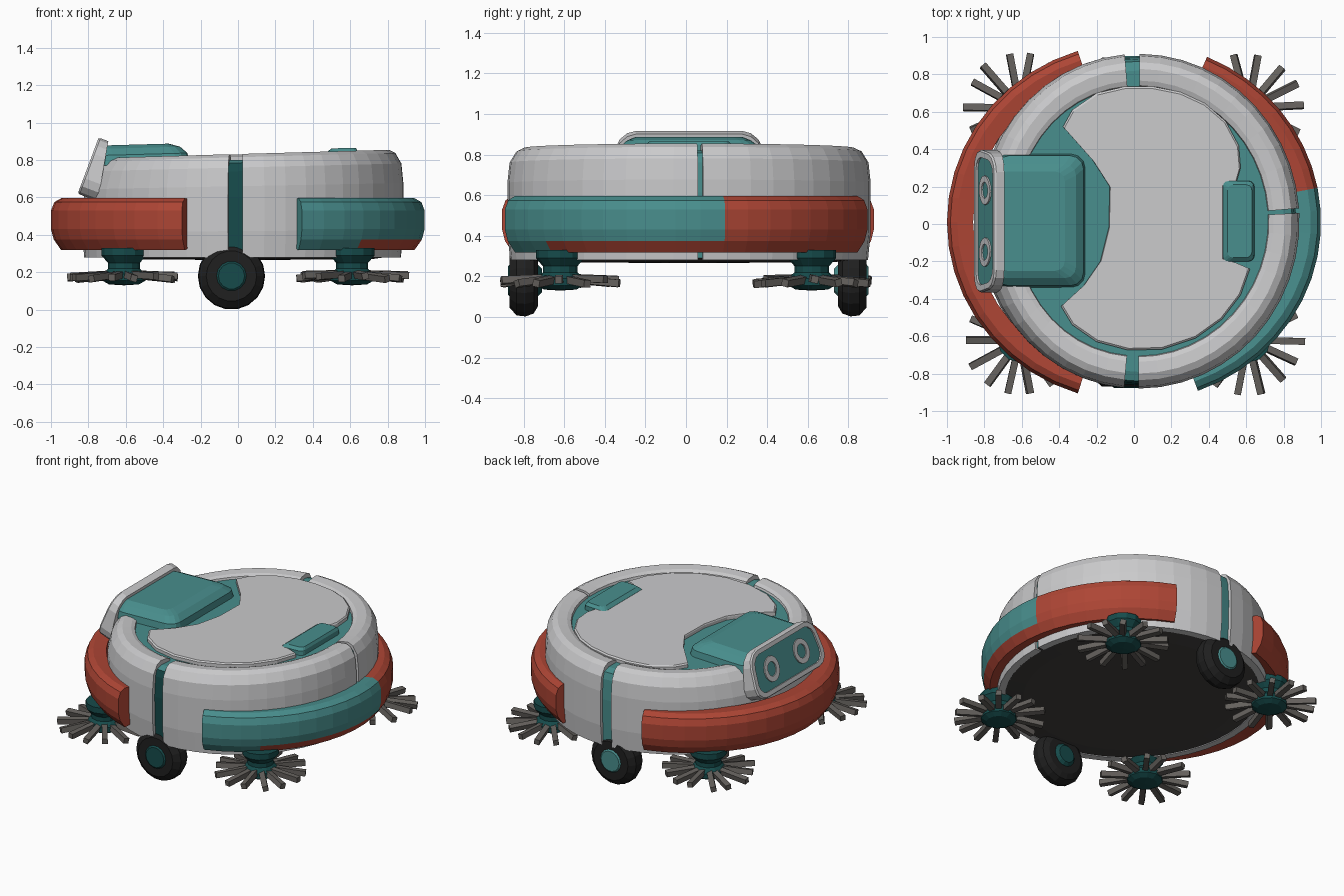
import bpy, bmesh, math, random
from mathutils import Vector, Matrix

if "Cube" in bpy.data.objects:
    bpy.data.objects.remove(bpy.data.objects["Cube"])

random.seed(4)


def material(name, r, g, b):
    m = bpy.data.materials.new(name)
    m.diffuse_color = (r, g, b, 1)
    m.use_nodes = True
    m.node_tree.nodes["Principled BSDF"].inputs["Base Color"].default_value = m.diffuse_color
    return m


WHITE = material("shell white", 0.59, 0.59, 0.60)
TEAL = material("teal", 0.065, 0.27, 0.265)
DARK_TEAL = material("dark teal", 0.008, 0.07, 0.07)
RED = material("brick red", 0.42, 0.06, 0.035)
CHARCOAL = material("underside charcoal", 0.055, 0.051, 0.048)
BRISTLE = material("bristle grey", 0.13, 0.12, 0.11)
BLACK = material("tyre black", 0.014, 0.014, 0.014)


def finish(name, bm, mats, rule=None):
    bmesh.ops.remove_doubles(bm, verts=bm.verts, dist=1e-5)
    bmesh.ops.recalc_face_normals(bm, faces=bm.faces)
    bm.normal_update()
    if rule:
        for f in bm.faces:
            f.material_index = rule(f.calc_center_median(), f.normal)
    me = bpy.data.meshes.new(name)
    bm.to_mesh(me)
    bm.free()
    for m in mats:
        me.materials.append(m)
    ob = bpy.data.objects.new(name, me)
    bpy.context.collection.objects.link(ob)
    return ob


def skin(bm, rings, wrap, loop):
    """Bridge point rings; wrap joins last ring to first, loop closes each ring."""
    vs = [[bm.verts.new(p) for p in r] for r in rings]
    k = len(rings[0])
    for i in range(len(vs) if wrap else len(vs) - 1):
        a, b = vs[i], vs[(i + 1) % len(vs)]
        for j in range(k if loop else k - 1):
            q = (j + 1) % k
            bm.faces.new((a[j], a[q], b[q], b[j]))
    return vs


def sweep(name, profile, a0, a1, n, size, centre, mats, rule=None, warp=None):
    """Sweep an (r, z) profile round an ellipse, as a capped arc or a full turn."""
    full = abs(a1 - a0) >= 359.9
    rings = []
    for i in range(n if full else n + 1):
        t = math.radians(a0 + (a1 - a0) * i / n)
        ring = [Vector((centre[0] + size[0] * r * math.cos(t),
                        centre[1] + size[1] * r * math.sin(t), z)) for r, z in profile]
        rings.append([warp(p) for p in ring] if warp else ring)
    bm = bmesh.new()
    vs = skin(bm, rings, full, not full)
    if not full:
        bm.faces.new(vs[0])
        bm.faces.new(vs[-1])
    return finish(name, bm, mats, rule)


def loft(name, rings, mats, rule=None, caps=True):
    bm = bmesh.new()
    vs = skin(bm, rings, not caps, True)
    if caps:
        bm.faces.new(vs[0])
        bm.faces.new(vs[-1])
    return finish(name, bm, mats, rule)


def rounded_rect(x0, x1, y0, y1, c):
    pts = []
    for cx, cy, a in ((x1 - c, y1 - c, 0), (x0 + c, y1 - c, 90),
                      (x0 + c, y0 + c, 180), (x1 - c, y0 + c, 270)):
        for s in (0, 30, 60, 90):
            t = math.radians(a + s)
            pts.append((cx + c * math.cos(t), cy + c * math.sin(t)))
    return pts


def slope(p):
    """The top rises gently towards +x."""
    f = min(1, max(0, (p.z - 0.28) / 0.55))
    return Vector((p.x, p.y, p.z + 0.028 * p.x * f))


def shape(p):
    """Slope plus a leaning wall on the -x side."""
    q = slope(p)
    if p.x < 0 and p.z > 0.6:
        q.x *= 1 - 0.28 * (p.z - 0.6) * min(1, -p.x / 0.8)
    return q


BODY, MID = (0.86, 0.895), (0.025, 0.015)

# Inner body, seen in the top groove and the wall seams
sweep("inner_body", [(0, 0.802), (0.9, 0.80), (0.955, 0.785), (0.97, 0.74), (0.98, 0.60),
                     (0.97, 0.29), (0, 0.29)], 0, 360, 48, BODY, MID, [TEAL, DARK_TEAL],
      lambda c, n: 1 if c.y < -0.5 and n.z < 0.5 else 0, shape)

# White outer shell in three arcs with seam gaps between
SHELL = [(0.985, 0.28), (1.0, 0.42), (1.0, 0.66), (0.988, 0.76), (0.95, 0.815), (0.91, 0.832),
         (0.84, 0.826), (0.81, 0.815), (0.80, 0.785), (0.92, 0.72), (0.93, 0.28)]
for nm, a0, a1, n in (("right_front", -90, 2.8, 12), ("right_back", 4.4, 89.7, 11),
                      ("left", 95, 264.8, 22)):
    sweep("shell_" + nm, SHELL, a0, a1, n, BODY, MID, [WHITE], None, shape)

# Underside plate
sweep("underside_plate", [(0, 0.265), (0.8, 0.27), (0.97, 0.29), (0.97, 0.31), (0, 0.31)],
      0, 360, 40, BODY, MID, [CHARCOAL])

# Bumpers
BUMPER = [(0.86, 0.335), (0.945, 0.318), (0.985, 0.375), (1.0, 0.43), (1.0, 0.53),
          (0.982, 0.575), (0.945, 0.596), (0.86, 0.59)]
RIM, RIM_MID = (1.0, 0.96), (0, 0.01)
sweep("left_bumper", BUMPER, 107.5, 252.5, 18, RIM, RIM_MID, [RED])
sweep("right_bumper_back", BUMPER, 11, 67, 8, RIM, RIM_MID, [RED])
sweep("right_bumper_front", BUMPER, -70, 11, 11, RIM, RIM_MID, [TEAL, RED],
      lambda c, n: 1 if n.z < -0.3 and c.x > 0.62 else 0)

# White lid pad with a bite taken out on the left
PAD = [(-0.13, 0.2), (-0.22, 0.34), (-0.38, 0.52), (-0.33, 0.61), (-0.2, 0.70), (-0.05, 0.735),
       (0.1, 0.735), (0.25, 0.705), (0.38, 0.645), (0.49, 0.55), (0.56, 0.42), (0.57, 0.3),
       (0.55, 0.23), (0.48, 0.21), (0.48, -0.19), (0.55, -0.21), (0.62, -0.24), (0.57, -0.38),
       (0.47, -0.51), (0.33, -0.61), (0.15, -0.67), (-0.03, -0.675), (-0.2, -0.63),
       (-0.33, -0.54), (-0.39, -0.44), (-0.27, -0.33), (-0.18, -0.2), (-0.135, -0.02)]


def flat_ring(pts, z):
    return [slope(Vector((x, y, z))) for x, y in pts]


loft("lid_pad", [flat_ring(PAD, 0.78), flat_ring(PAD, 0.822),
                 flat_ring([(0.1 + (x - 0.1) * 0.985, y * 0.985) for x, y in PAD], 0.83)], [WHITE])

# Teal hood behind the face panel, and the small latch opposite
loft("hood", [flat_ring(rounded_rect(-0.74, -0.26, -0.34, 0.375, 0.07), 0.79),
              flat_ring(rounded_rect(-0.74, -0.27, -0.33, 0.365, 0.07), 0.845),
              flat_ring(rounded_rect(-0.74, -0.31, -0.29, 0.32, 0.06), 0.88),
              flat_ring(rounded_rect(-0.73, -0.37, -0.25, 0.28, 0.05), 0.898)], [TEAL])
loft("latch", [flat_ring(rounded_rect(0.475, 0.645, -0.2, 0.23, 0.03), 0.79),
               flat_ring(rounded_rect(0.475, 0.64, -0.2, 0.23, 0.03), 0.83),
               flat_ring(rounded_rect(0.50, 0.63, -0.18, 0.21, 0.03), 0.848)], [TEAL])

# Face panel: leaning white frame with a recessed teal plate
UP, OUT, LEN = Vector((0.35, 0, 0.9375)), Vector((-0.9375, 0, 0.35)), 0.32


def on_panel(u, v, depth):
    return Vector((-0.857, 0.015 + u * (1.0 - 0.35 * v * v / LEN), 0.62)) + UP * v + OUT * depth


FRAME = rounded_rect(-0.385, 0.385, 0, LEN, 0.09)
PLATE = rounded_rect(-0.345, 0.345, 0.035, LEN - 0.035, 0.07)
loft("face_panel", [[on_panel(u, v, -0.115 + 0.06 * v / LEN) for u, v in FRAME],
                    [on_panel(u, v, -0.01) for u, v in FRAME],
                    [on_panel(u * 0.98, LEN / 2 + (v - LEN / 2) * 0.96, 0) for u, v in FRAME],
                    [on_panel(u, v, 0) for u, v in PLATE],
                    [on_panel(u, v, -0.011) for u, v in PLATE]], [WHITE, TEAL],
     lambda c, n: 1 if n.dot(OUT) > 0.95 and (c - on_panel(0, LEN / 2, 0)).length < 0.05 else 0)

# Eye rings on the panel
for side, u0 in (("front", -0.17), ("back", 0.17)):
    def circle(r, d):
        return [on_panel(u0 + r * math.cos(i * math.pi / 8),
                         0.155 + r * 1.05 * math.sin(i * math.pi / 8), d) for i in range(16)]
    loft("eye_ring_" + side, [circle(0.08, -0.013), circle(0.08, -0.003),
                              circle(0.045, -0.003), circle(0.045, -0.013)], [WHITE], None, False)

# Drive wheels: turned about y, with hubs
for side, y, s, mat in (("front", -0.80, -1, DARK_TEAL), ("back", 0.82, 1, TEAL)):
    place = Matrix.Translation((-0.035, y, 0.18)) @ Matrix.Rotation(-s * math.pi / 2, 4, 'X')
    tyre = [(0, -0.07), (0.13, -0.07), (0.165, -0.05), (0.18, -0.01),
            (0.175, 0.035), (0.135, 0.07), (0, 0.07)]
    hub = [(0, -0.09), (0.06, -0.09), (0.08, -0.07), (0.08, 0.07), (0.07, 0.078), (0, 0.078)]
    sweep("wheel_" + side, tyre, 0, 360, 18, (1, 1), (0, 0), [BLACK], None, lambda p: place @ p)
    sweep("wheel_hub_" + side, hub, 0, 360, 14, (1, 1), (0, 0), [mat], None, lambda p: place @ p)

# Four spinning brushes
HUB = [(0, 0.13), (0.08, 0.135), (0.115, 0.155), (0.115, 0.19), (0.085, 0.22),
       (0.085, 0.25), (0.12, 0.29), (0.12, 0.33), (0, 0.33)]
for sx, nx in ((-1, "left"), (1, "right")):
    for sy, ny in ((-1, "front"), (1, "back")):
        x, y = 0.61 * sx, 0.62 * sy
        sweep(f"brush_hub_{ny}_{nx}", HUB, 0, 360, 12, (1, 1), (x, y), [DARK_TEAL])
        bm = bmesh.new()
        for i in range(14):
            a = 2 * math.pi * (i + random.uniform(-0.12, 0.12)) / 14
            length = random.uniform(0.20, 0.22)
            m = (Matrix.Translation((x, y, 0.192)) @ Matrix.Rotation(a, 4, 'Z')
                 @ Matrix.Rotation(random.uniform(0.02, 0.1), 4, 'Y')
                 @ Matrix.Translation((0.085 + length / 2, 0, 0))
                 @ Matrix.Rotation(random.uniform(-0.3, 0.3), 4, 'X')
                 @ Matrix.Diagonal((length, 0.036, 0.036, 1)))
            bmesh.ops.create_cube(bm, size=1, matrix=m)
        finish(f"brush_bristles_{ny}_{nx}", bm, [BRISTLE])
